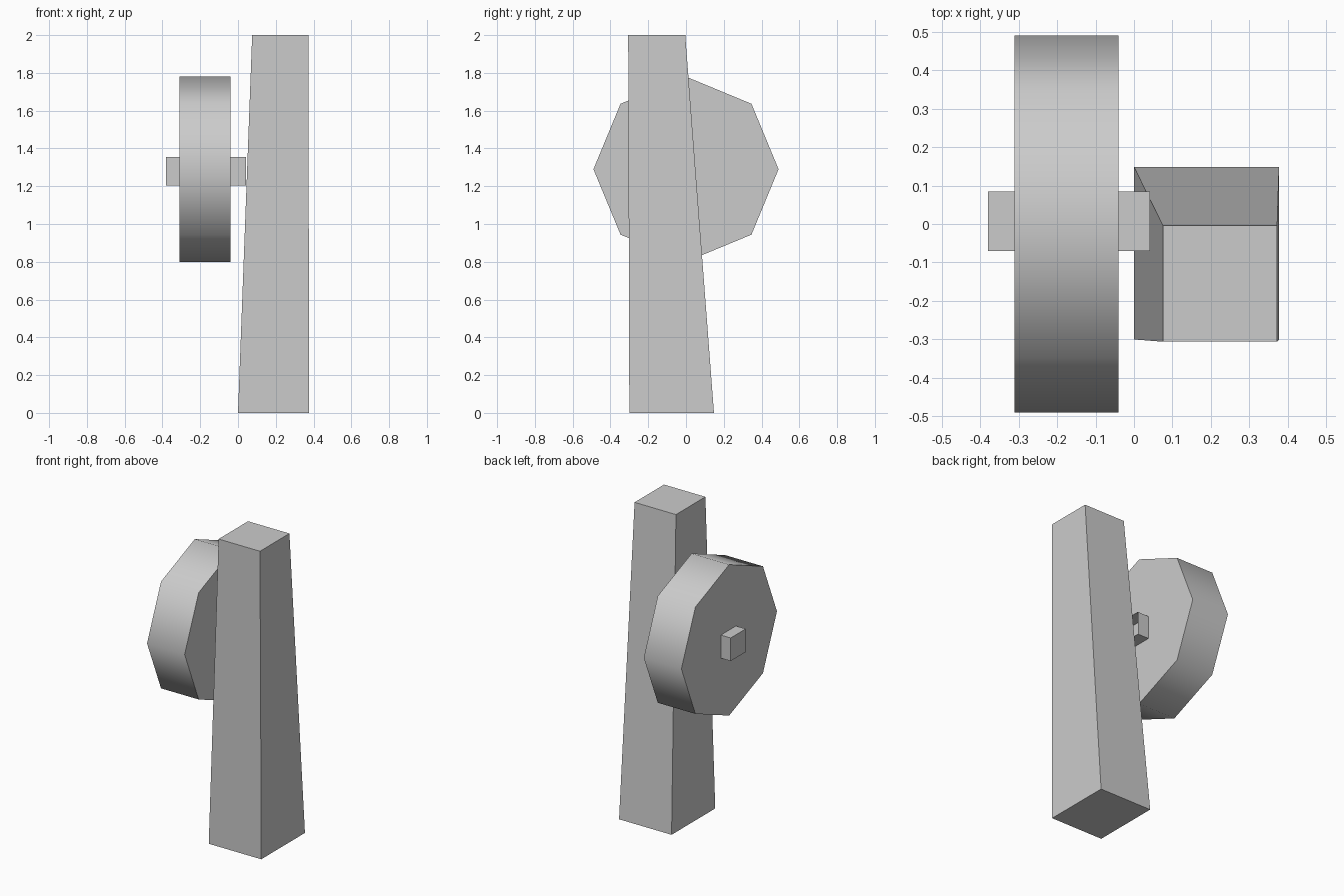
import bpy, bmesh
from math import pi
from mathutils import Matrix

if "Cube" in bpy.data.objects:
    bpy.data.objects.remove(bpy.data.objects["Cube"])


def make_object(name, bm):
    bmesh.ops.recalc_face_normals(bm, faces=bm.faces)
    mesh = bpy.data.meshes.new(name)
    bm.to_mesh(mesh)
    bm.free()
    obj = bpy.data.objects.new(name, mesh)
    bpy.context.collection.objects.link(obj)
    return obj


def tapered_box(name, z0, bottom, z1, top, open_right=False):
    """Box between two rectangles given as (x0, x1, y0, y1)."""
    bm = bmesh.new()
    bmesh.ops.create_cube(bm, size=2)
    for v in bm.verts:
        x0, x1, y0, y1 = top if v.co.z > 0 else bottom
        v.co = (x1 if v.co.x > 0 else x0,
                y1 if v.co.y > 0 else y0,
                z1 if v.co.z > 0 else z0)
    bmesh.ops.recalc_face_normals(bm, faces=bm.faces)
    bm.normal_update()
    if open_right:
        ends = [f for f in bm.faces if f.normal.x > 0.9]
        bmesh.ops.delete(bm, geom=ends, context='FACES_ONLY')
    return make_object(name, bm)


# Tapered post
tapered_box("post", 0, (0, 0.377, -0.30, 0.148), 2, (0.075, 0.372, -0.306, -0.004))

# Axle, open where it meets the post
side = (-0.38, 0.042, -0.07, 0.085)
tapered_box("axle", 1.205, side, 1.355, side, open_right=True)

# Eight-sided wheel with smooth rim and flat caps
bm = bmesh.new()
bmesh.ops.create_cone(bm, cap_ends=True, segments=8, radius1=0.49, radius2=0.49,
                      depth=0.27,
                      matrix=Matrix.Translation((-0.175, 0, 1.29)) @ Matrix.Rotation(pi / 2, 4, 'Y'))
for f in bm.faces:
    f.smooth = len(f.verts) == 4
for e in bm.edges:
    e.smooth = all(f.smooth for f in e.link_faces)
make_object("wheel", bm)
